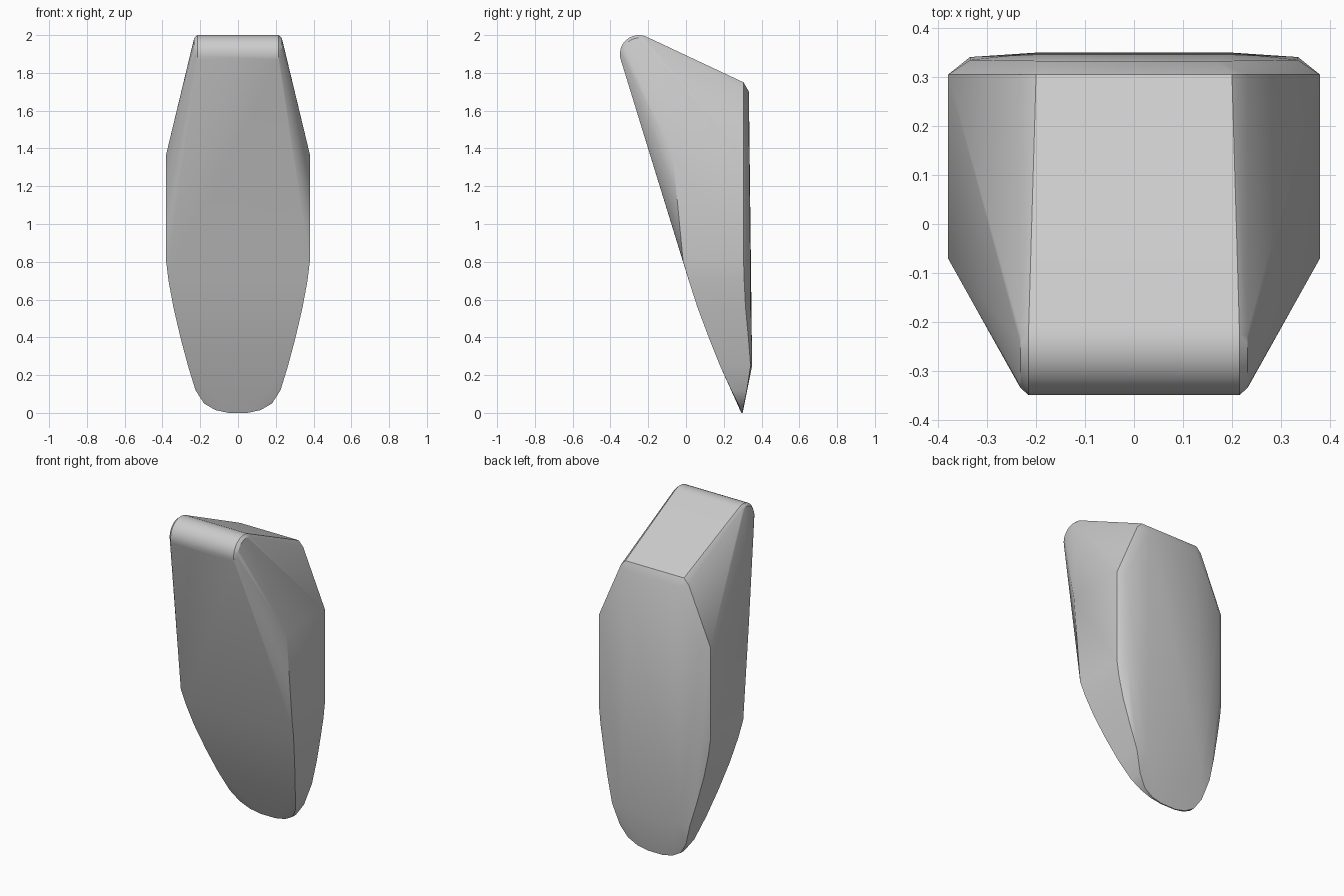
import bpy
import bmesh
from math import cos, sin, radians

cube = bpy.data.objects.get("Cube")
if cube:
    bpy.data.objects.remove(cube, do_unlink=True)

# Grey body colour
grey = bpy.data.materials.new("light grey")
grey.use_nodes = True
colour = (0.6, 0.6, 0.6, 1)
grey.diffuse_color = colour
grey.node_tree.nodes["Principled BSDF"].inputs["Base Color"].default_value = colour

points = []


def add_pair(x, y, z):
    """Add a point and its mirror image."""
    points.extend([(x, y, z), (-x, y, z)])


# Rounded top nose: a full-width arc and a smaller one for the softened ends
for half_width, radius in ((0.215, 0.1), (0.232, 0.085)):
    for i in range(13):
        a = radians(64 + i * (198 - 64) / 12)
        add_pair(half_width, -0.25 + radius * cos(a), 1.9 + radius * sin(a))

# Back end of the sloping top, with softened corners
add_pair(0.2, 0.305, 1.75)
add_pair(0.232, 0.305, 1.715)

# Widest part of the sides
add_pair(0.38, -0.07, 1.37)
add_pair(0.38, 0.305, 1.37)

# Tapering lower body: height, half width, front, back
lower_rows = [
    (0.8, 0.38, -0.015, 0.305),
    (0.7, 0.368, 0.015, 0.308),
    (0.56, 0.342, 0.06, 0.315),
    (0.4, 0.305, 0.12, 0.33),
    (0.25, 0.265, 0.18, 0.342),
    (0.12, 0.225, 0.24, 0.322),
    (0.05, 0.18, 0.275, 0.308),
    (0.015, 0.12, 0.288, 0.302),
    (0, 0.05, 0.293, 0.3),
]
for z, x, front, back in lower_rows:
    add_pair(x, front, z)
    add_pair(x, back, z)

# Inset back panel, leaving a chamfer around it
for x, y, z in ((0.17, 0.333, 1.7), (0.335, 0.335, 1.37),
                (0.335, 0.341, 0.8), (0.2, 0.35, 0.25)):
    add_pair(x, y, z)

# Wrap all the sections in one faceted skin
bm = bmesh.new()
for p in points:
    bm.verts.new(p)
bmesh.ops.convex_hull(bm, input=bm.verts[:])
bmesh.ops.delete(bm, geom=[v for v in bm.verts if not v.link_faces], context="VERTS")
bmesh.ops.dissolve_limit(bm, angle_limit=radians(0.5), verts=bm.verts[:], edges=bm.edges[:])
bmesh.ops.recalc_face_normals(bm, faces=bm.faces[:])
mesh = bpy.data.meshes.new("pod_body")
bm.to_mesh(mesh)
bm.free()
mesh.materials.append(grey)

body = bpy.data.objects.new("pod_body", mesh)
bpy.context.collection.objects.link(body)
bpy.ops.object.select_all(action="DESELECT")
body.select_set(True)
bpy.context.view_layer.objects.active = body
bpy.ops.object.shade_smooth_by_angle(angle=radians(28))
